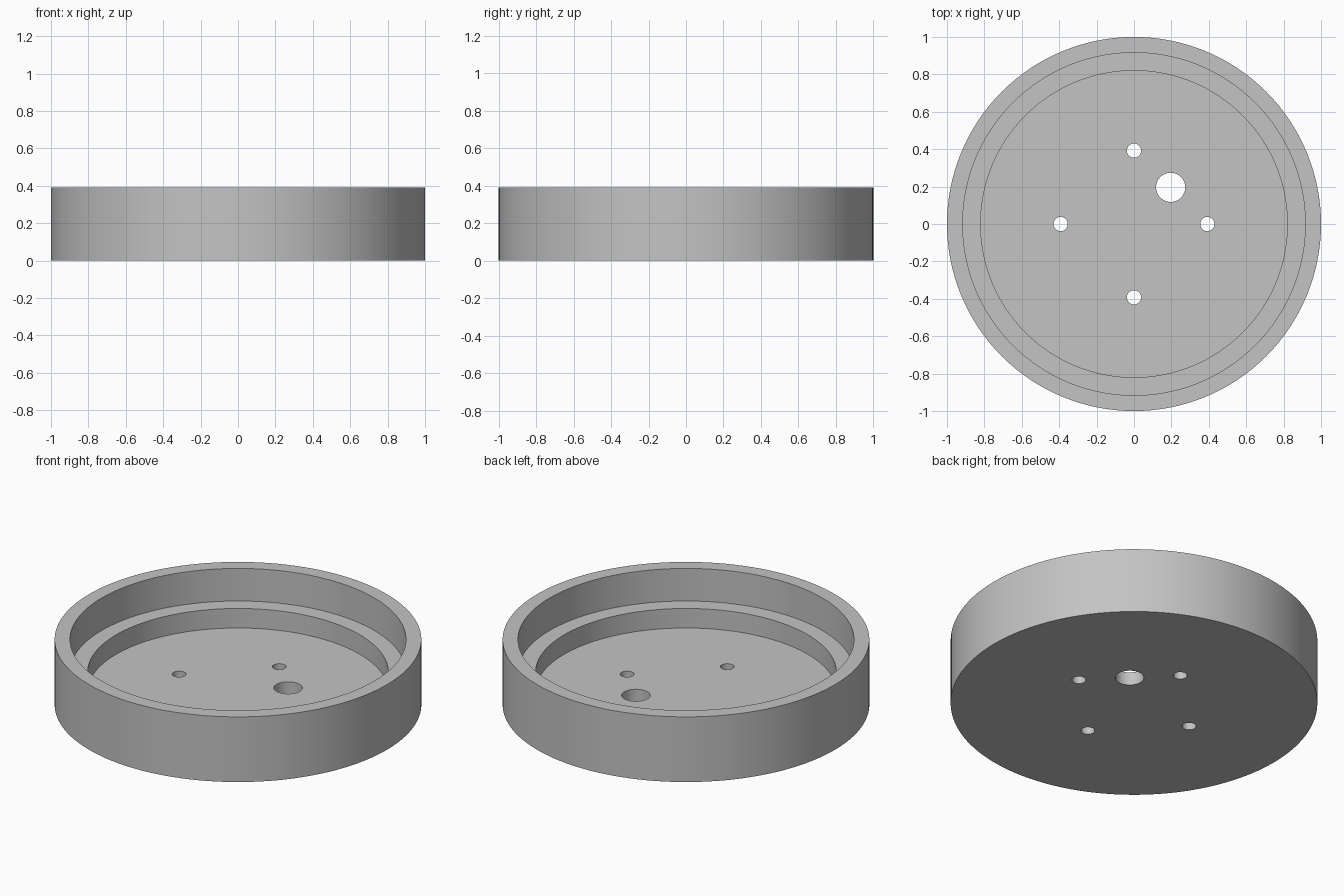
import bpy, bmesh, math

cube = bpy.data.objects.get("Cube")
if cube:
    bpy.data.objects.remove(cube, do_unlink=True)

UNIT = 1 / 51
SEGMENTS = 128

grey = bpy.data.materials.new("plain grey")
grey.use_nodes = True
colour = (0.55, 0.55, 0.55, 1)
grey.diffuse_color = colour
grey.node_tree.nodes["Principled BSDF"].inputs["Base Color"].default_value = colour


def lathe(name, profile, segments):
    """Revolve a radius/height profile whose ends lie on the axis."""
    bm = bmesh.new()
    verts = [bm.verts.new((r, 0, z)) for r, z in profile]
    edges = [bm.edges.new(pair) for pair in zip(verts, verts[1:])]
    bmesh.ops.spin(bm, geom=verts + edges, cent=(0, 0, 0), axis=(0, 0, 1),
                   angle=math.tau, steps=segments)
    bmesh.ops.remove_doubles(bm, verts=bm.verts, dist=1e-5)
    bmesh.ops.dissolve_limit(bm, angle_limit=0.001, verts=bm.verts, edges=bm.edges)
    bmesh.ops.recalc_face_normals(bm, faces=bm.faces)
    mesh = bpy.data.meshes.new(name)
    bm.to_mesh(mesh)
    bm.free()
    mesh.materials.append(grey)
    obj = bpy.data.objects.new(name, mesh)
    bpy.context.collection.objects.link(obj)
    return obj


# Round base: outer wall, rim, stepped ledge and floor
height, ledge, floor = 20 * UNIT, 10 * UNIT, 4 * UNIT
base = lathe("round_base", [(0, 0), (1, 0), (1, height), (0.916, height),
                            (0.916, ledge), (0.82, ledge), (0.82, floor),
                            (0, floor)], SEGMENTS)

# Four screw holes and one cable hole through the floor
holes = [(20 * UNIT * math.cos(i * math.pi / 2),
          20 * UNIT * math.sin(i * math.pi / 2), 0.038) for i in range(4)]
holes.append((10 * UNIT, 10 * UNIT, 0.078))
cutters = []
for x, y, radius in holes:
    cutter = lathe("hole_cutter", [(0, -0.1), (radius, -0.1),
                                   (radius, 0.15), (0, 0.15)], 48)
    cutter.location = (x, y, 0)
    cutter.hide_render = True
    cutters.append(cutter)
    mod = base.modifiers.new("hole", "BOOLEAN")
    mod.operation = "DIFFERENCE"
    mod.solver = "EXACT"
    mod.object = cutter

# Apply the cuts, then remove the cutters
bpy.context.view_layer.objects.active = base
base.select_set(True)
for mod in list(base.modifiers):
    bpy.ops.object.modifier_apply(modifier=mod.name)
for cutter in cutters:
    bpy.data.objects.remove(cutter, do_unlink=True)

bpy.ops.object.shade_smooth_by_angle(angle=math.radians(30))
